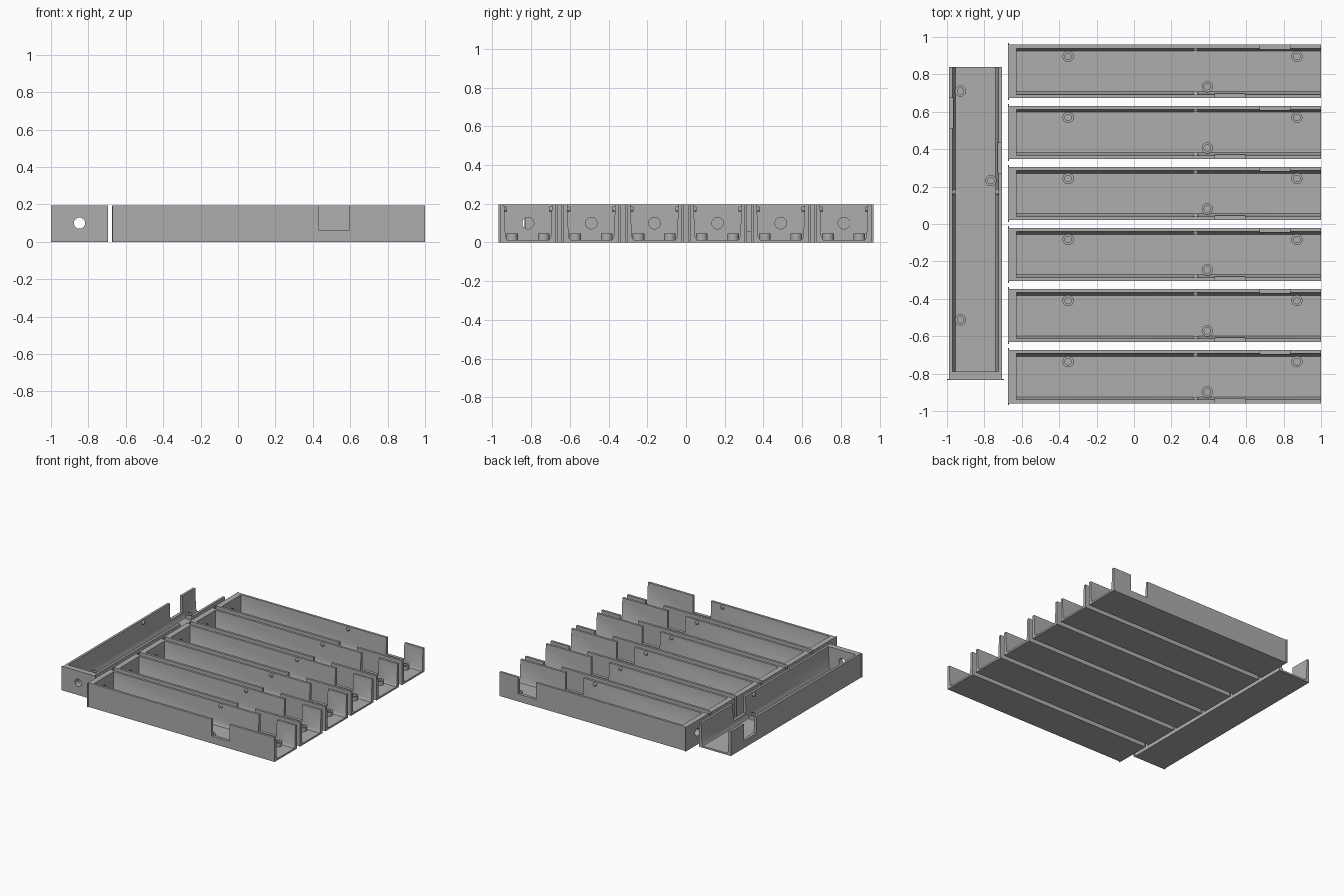
import bpy, bmesh, math
from mathutils import Matrix, Vector

if "Cube" in bpy.data.objects:
    bpy.data.objects.remove(bpy.data.objects["Cube"])

HALF, W, H = 0.837, 0.1425, 0.195      # half length, half width, height of a tray
FLOOR = 0.014

grey = bpy.data.materials.new("plain_grey")
grey.diffuse_color = (0.42, 0.42, 0.42, 1)
grey.use_nodes = True
grey.node_tree.nodes["Principled BSDF"].inputs["Base Color"].default_value = grey.diffuse_color


def make(name, bm):
    bmesh.ops.recalc_face_normals(bm, faces=bm.faces)
    me = bpy.data.meshes.new(name)
    bm.to_mesh(me)
    bm.free()
    ob = bpy.data.objects.new(name, me)
    bpy.context.collection.objects.link(ob)
    return ob


def box(bm, x0, x1, y0, y1, z0, z1):
    m = Matrix.LocRotScale(Vector(((x0 + x1) / 2, (y0 + y1) / 2, (z0 + z1) / 2)),
                           None, Vector((x1 - x0, y1 - y0, z1 - z0)))
    bmesh.ops.create_cube(bm, size=1, matrix=m)


def prism(bm, profile, x0, x1):
    """Extrude a y-z profile along x."""
    face = bm.faces.new([bm.verts.new((x0, y, z)) for y, z in profile])
    new = bmesh.ops.extrude_face_region(bm, geom=[face])["geom"]
    bmesh.ops.translate(bm, vec=(x1 - x0, 0, 0),
                        verts=[v for v in new if isinstance(v, bmesh.types.BMVert)])


def cut(ob, bm):
    """Subtract a shape from an object and bake the result."""
    cutter = make("cutter", bm)
    mod = ob.modifiers.new("cut", "BOOLEAN")
    mod.operation, mod.solver, mod.object = "DIFFERENCE", "EXACT", cutter
    dg = bpy.context.evaluated_depsgraph_get()
    me = bpy.data.meshes.new_from_object(ob.evaluated_get(dg))
    ob.modifiers.clear()
    ob.data = me
    bpy.data.objects.remove(cutter)


# tray shell: solid block hollowed by a slightly tapered channel open at one end
bm = bmesh.new()
box(bm, -HALF, HALF, -W, W, 0, H)
shell = make("shell", bm)
bm = bmesh.new()
prism(bm, [(-0.117, 0.03), (-0.108, FLOOR), (0.108, FLOOR), (0.117, 0.03),
           (0.1255, H + 0.05), (-0.1255, H + 0.05)], -HALF + 0.045, HALF + 0.1)
cut(shell, bm)

# wall notches, one per side
bm = bmesh.new()
box(bm, 0.27, 0.43, -0.2, -0.09, 0.06, 0.3)
box(bm, 0.51, 0.67, 0.09, 0.2, 0.06, 0.3)
cut(shell, bm)

# round hole in the closed end
bm = bmesh.new()
bmesh.ops.create_cone(bm, cap_ends=True, segments=32, radius1=0.03, radius2=0.03, depth=0.2,
                      matrix=Matrix.Translation((-HALF, 0, 0.1)) @ Matrix.Rotation(math.pi / 2, 4, "Y"))
cut(shell, bm)

# end rim: thin band standing proud of the closed end
bm = bmesh.new()
bm.from_mesh(shell.data)
for s in (-1, 1):
    y0, y1 = sorted((s * (W - 0.002), s * (W + 0.01)))
    box(bm, -HALF, -HALF + 0.006, y0, y1, 0, H)

# floor bosses: rings with a recessed centre
for cx, cy in ((-0.515, 0.08), (0.708, 0.08), (0.229, -0.082)):
    rings = []
    for r, z in ((0.03, FLOOR - 0.004), (0.03, 0.046), (0.017, 0.046), (0.017, FLOOR - 0.004)):
        rings.append([bm.verts.new((cx + r * math.cos(a * math.tau / 32),
                                    cy + r * math.sin(a * math.tau / 32), z)) for a in range(32)])
    for k in range(4):
        p, q = rings[k], rings[(k + 1) % 4]
        for i in range(32):
            j = (i + 1) % 32
            bm.faces.new((p[i], p[j], q[j], q[i]))

# small catches near the top of both inner walls
for s in (-1, 1):
    m = Matrix.Translation((0.167, s * 0.119, 0.172)) @ Matrix.Rotation(s * math.pi / 2, 4, "X")
    bmesh.ops.create_cone(bm, cap_ends=True, segments=16, radius1=0.018, radius2=0.011,
                          depth=0.022, matrix=m)

tray = make("tray", bm)
bpy.data.objects.remove(shell)
tray.data.materials.clear()
tray.data.materials.append(grey)
for p in tray.data.polygons:
    p.material_index = 0
bpy.context.view_layer.objects.active = tray
tray.select_set(True)
bpy.ops.object.shade_smooth_by_angle(angle=math.radians(30))

# six parallel trays and one crosswise tray
tray.name = "tray_1"
for i in range(6):
    ob = tray if i == 0 else bpy.data.objects.new(f"tray_{i + 1}", tray.data)
    if i:
        bpy.context.collection.objects.link(ob)
    ob.location = (1 - HALF, 0.816 - i * 0.3264, 0)
cross = bpy.data.objects.new("cross_tray", tray.data)
bpy.context.collection.objects.link(cross)
cross.location = (-0.8475, 0.003, 0)
cross.rotation_euler.z = math.pi / 2
